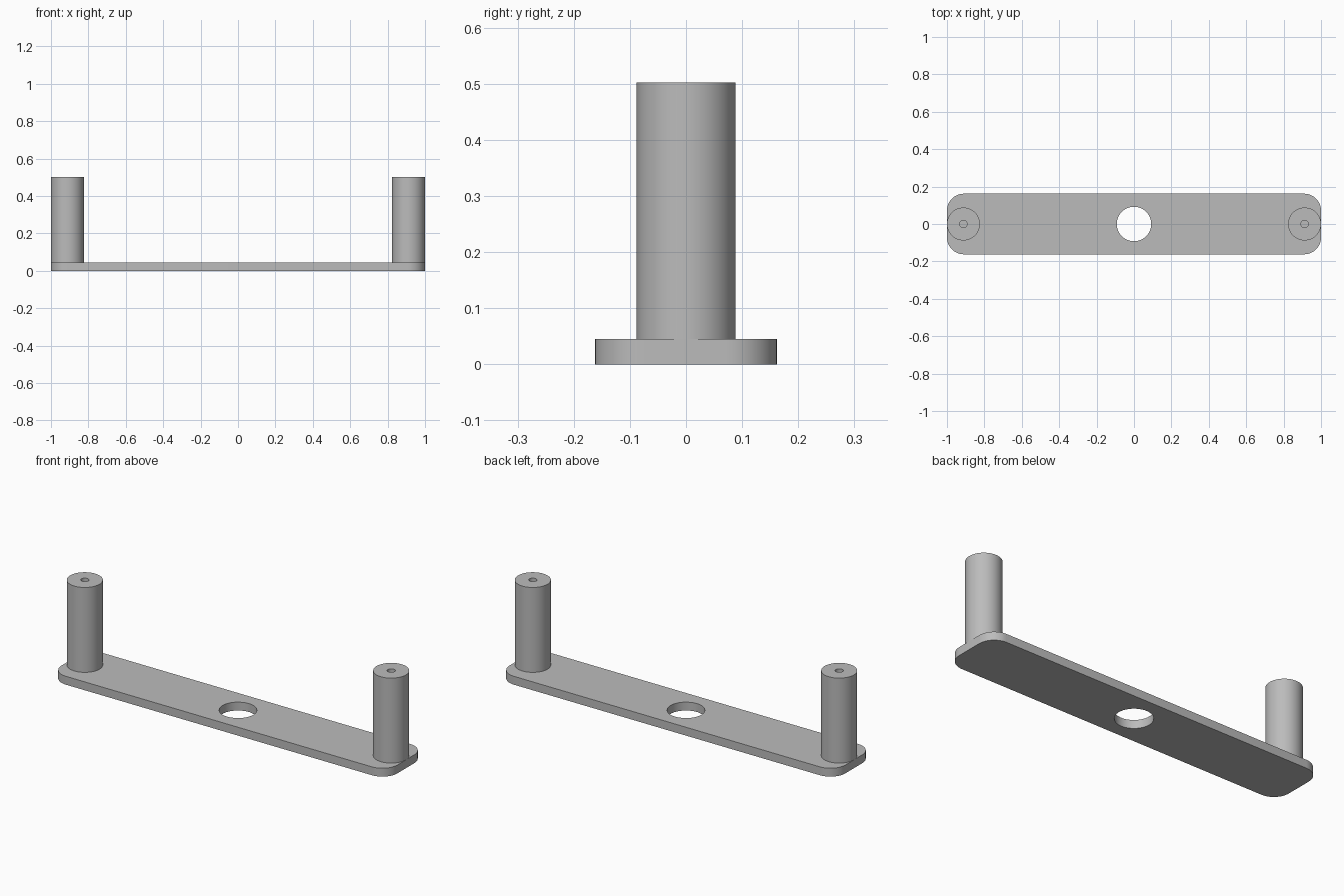
import bpy, bmesh
from math import sin, cos, pi, radians

cube = bpy.data.objects.get("Cube")
if cube:
    bpy.data.objects.remove(cube, do_unlink=True)

HALF_X, HALF_Y, THICK = 1.0, 0.162, 0.045
CORNER, HOLE = 0.09, 0.092
POST_R, POST_TOP, BORE_R, BORE_DEPTH = 0.088, 0.502, 0.02, 0.2

grey = bpy.data.materials.new("plain grey")
grey.use_nodes = True
colour = (0.5, 0.5, 0.5, 1)
grey.diffuse_color = colour
grey.node_tree.nodes["Principled BSDF"].inputs["Base Color"].default_value = colour


def finish(bm, name):
    bmesh.ops.recalc_face_normals(bm, faces=bm.faces)
    mesh = bpy.data.meshes.new(name)
    bm.to_mesh(mesh)
    bm.free()
    mesh.materials.append(grey)
    obj = bpy.data.objects.new(name, mesh)
    bpy.context.collection.objects.link(obj)
    bpy.ops.object.select_all(action='DESELECT')
    obj.select_set(True)
    bpy.context.view_layer.objects.active = obj
    bpy.ops.object.shade_smooth_by_angle(angle=radians(30))
    return obj


def arc(cx, cy, r, start, sweep, steps):
    return [(cx + r * cos(start + sweep * i / steps),
             cy + r * sin(start + sweep * i / steps)) for i in range(steps + 1)]


def add_loop(bm, points):
    verts = [bm.verts.new((x, y, 0)) for x, y in points]
    return [bm.edges.new((v, verts[i - 1])) for i, v in enumerate(verts)]


# Base plate: rounded rectangle with a round hole, extruded upwards
outline = []
for k, (sx, sy) in enumerate([(1, 1), (-1, 1), (-1, -1), (1, -1)]):
    outline += arc(sx * (HALF_X - CORNER), sy * (HALF_Y - CORNER),
                   CORNER, k * pi / 2, pi / 2, 12)
bm = bmesh.new()
edges = add_loop(bm, outline) + add_loop(bm, arc(0, 0, HOLE, 0, 2 * pi, 64)[:-1])
bmesh.ops.triangle_fill(bm, edges=edges, use_beauty=True, normal=(0, 0, 1))
extruded = bmesh.ops.extrude_face_region(bm, geom=bm.faces[:], use_keep_orig=True)
top_verts = [g for g in extruded["geom"] if isinstance(g, bmesh.types.BMVert)]
bmesh.ops.translate(bm, vec=(0, 0, THICK), verts=top_verts)
finish(bm, "base_plate")

# Posts: lathed profile with a narrow blind bore in the top
floor = POST_TOP - BORE_DEPTH
profile = [(POST_R, THICK), (POST_R, POST_TOP), (BORE_R, POST_TOP), (BORE_R, floor), (0, floor)]
for name, side in (("left_post", 1), ("right_post", -1)):
    bm = bmesh.new()
    verts = [bm.verts.new((r, 0, z)) for r, z in profile]
    line = [bm.edges.new(pair) for pair in zip(verts, verts[1:])]
    bmesh.ops.spin(bm, geom=verts + line, cent=(0, 0, 0), axis=(0, 0, 1),
                   angle=2 * pi, steps=64, use_duplicate=False)
    bmesh.ops.remove_doubles(bm, verts=bm.verts, dist=0.0001)
    post = finish(bm, name)
    post.location.x = side * (HALF_X - POST_R)
